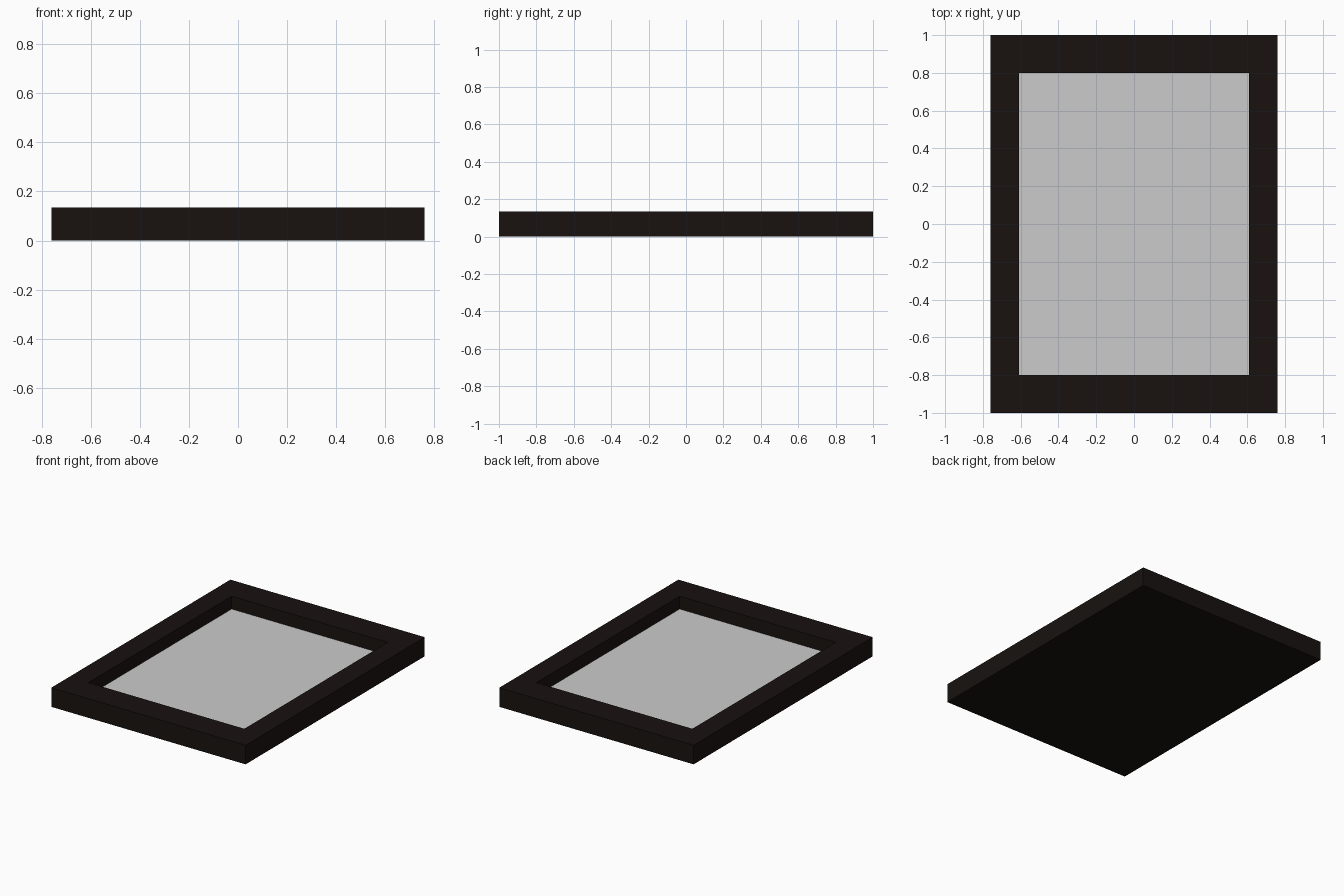
import bpy, bmesh
from mathutils import Vector

if "Cube" in bpy.data.objects:
    bpy.data.objects.remove(bpy.data.objects["Cube"])

W, L, H = 1.52, 2.0, 0.135      # outer size
IW, IL, FLOOR = 1.22, 1.60, 0.044  # opening and recess floor height

dark = bpy.data.materials.new("dark_wood")
dark.diffuse_color = (0.009, 0.006, 0.005, 1)
dark.use_nodes = True
dark.node_tree.nodes["Principled BSDF"].inputs["Base Color"].default_value = dark.diffuse_color


def add_object(name, bm, mat=None):
    mesh = bpy.data.meshes.new(name)
    bm.to_mesh(mesh)
    bm.free()
    ob = bpy.data.objects.new(name, mesh)
    bpy.context.collection.objects.link(ob)
    if mat:
        mesh.materials.append(mat)
    return ob


# Frame: a flat box with a rectangular recess sunk into its top
bm = bmesh.new()
bmesh.ops.create_cube(bm, size=1)
bmesh.ops.scale(bm, vec=(W, L, H), verts=bm.verts)
bmesh.ops.translate(bm, vec=(0, 0, H / 2), verts=bm.verts)
bm.normal_update()
top = next(f for f in bm.faces if f.normal.z > 0.9)
bmesh.ops.inset_region(bm, faces=[top], thickness=0.1)
for v in top.verts:
    v.co.x = IW / 2 if v.co.x > 0 else -IW / 2
    v.co.y = IL / 2 if v.co.y > 0 else -IL / 2
floor = bmesh.ops.extrude_discrete_faces(bm, faces=[top])["faces"][0]
for v in floor.verts:
    v.co.z = FLOOR
# the panel takes the place of the recess floor
bmesh.ops.delete(bm, geom=[floor], context='FACES')
bmesh.ops.recalc_face_normals(bm, faces=bm.faces)
add_object("frame", bm, dark)

# Picture panel lying on the recess floor
bm = bmesh.new()
bmesh.ops.create_grid(bm, x_segments=1, y_segments=1, size=0.5)
bmesh.ops.scale(bm, vec=(IW, IL, 1), verts=bm.verts)
bmesh.ops.translate(bm, vec=Vector((0, 0, FLOOR)), verts=bm.verts)
add_object("picture_panel", bm)
